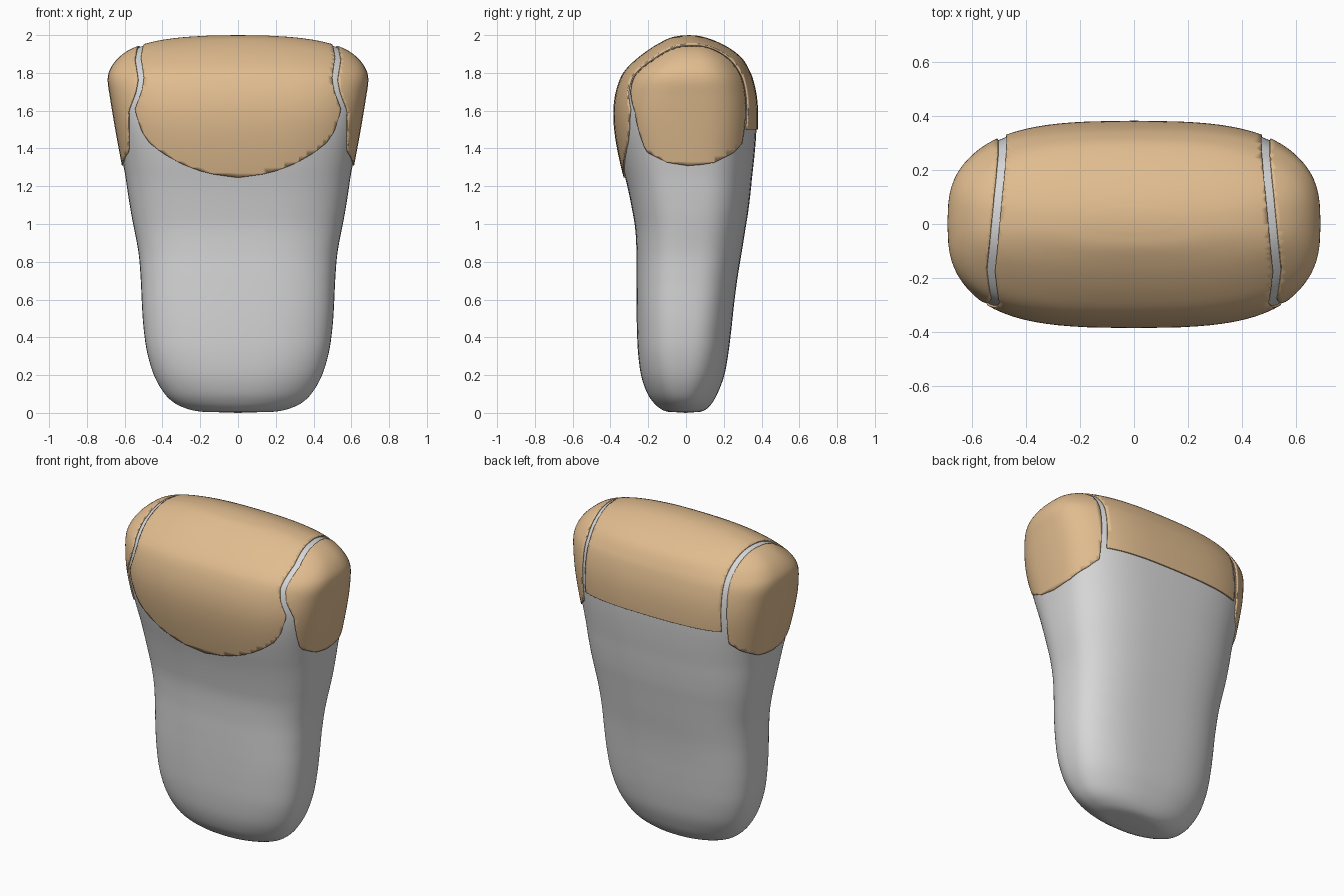
import bpy, bmesh, math

if "Cube" in bpy.data.objects:
    bpy.data.objects.remove(bpy.data.objects["Cube"])

# Section table: z, half width, front y, back y, squareness
ROWS = [
    (0.004, 0.12, -0.06, 0.05, 2.2), (0.007, 0.20, -0.10, 0.08, 2.3), (0.022, 0.27, -0.135, 0.11, 2.4),
    (0.055, 0.34, -0.172, 0.14, 2.6), (0.11, 0.395, -0.208, 0.17, 2.8), (0.20, 0.445, -0.238, 0.203, 3.1),
    (0.32, 0.481, -0.254, 0.225, 3.4), (0.45, 0.50, -0.26, 0.241, 3.5), (0.58, 0.509, -0.262, 0.255, 3.6),
    (0.71, 0.515, -0.262, 0.272, 3.6), (0.85, 0.527, -0.262, 0.295, 3.6), (1.0, 0.555, -0.272, 0.319, 3.6),
    (1.15, 0.585, -0.304, 0.344, 3.7), (1.30, 0.613, -0.344, 0.364, 3.8), (1.45, 0.641, -0.374, 0.378, 4.0),
    (1.57, 0.662, -0.385, 0.382, 4.1), (1.67, 0.678, -0.378, 0.376, 4.0), (1.76, 0.69, -0.353, 0.357, 3.8),
    (1.82, 0.677, -0.318, 0.333, 3.5), (1.88, 0.633, -0.255, 0.295, 3.2), (1.93, 0.56, -0.187, 0.232, 3.0),
    (1.965, 0.45, -0.128, 0.165, 2.8), (1.987, 0.31, -0.08, 0.105, 2.6), (1.997, 0.16, -0.03, 0.06, 2.4),
]
SEGS, SUB = 96, 5


def catmull(a, b, c, d, t):
    return 0.5 * (2*b + (c-a)*t + (2*a-5*b+4*c-d)*t*t + (3*b-a-3*c+d)*t**3)


def lerp_table(tab, v):
    if v <= tab[0][0]:
        return tab[0][1]
    for (a, fa), (b, fb) in zip(tab, tab[1:]):
        if v <= b:
            return fa + (fb-fa) * (v-a) / (b-a)
    return tab[-1][1]


def sections():
    n = len(ROWS)
    for i in range(n - 1):
        p = [ROWS[max(0, min(n-1, i+k))] for k in (-1, 0, 1, 2)]
        for s in range(SUB):
            yield [catmull(*q, s / SUB) for q in zip(*p)]
    yield ROWS[-1]


def spow(v, e):
    return math.copysign(abs(v) ** e, v)


# Panel boundaries
SEAM = [(-90, .565), (-80, .545), (-72, .527), (-60, .514), (-45, .523), (-32, .53), (0, .513),
        (30, .495), (50, .487), (110, .49)]
FRONT = [(0, 1.245), (.1, 1.255), (.2, 1.28), (.3, 1.318), (.4, 1.375), (.47, 1.43),
         (.51, 1.49), (.53, 1.55), (.56, 1.65)]
SIDE = [(-.30, 1.65), (-.285, 1.55), (-.26, 1.45), (-.2, 1.375), (-.1, 1.325), (.03, 1.305),
        (.15, 1.325), (.25, 1.375), (.33, 1.46), (.36, 1.5)]


def seam_x(p):
    return lerp_table(SEAM, math.degrees(math.atan2(p.y, p.z - 1.6)))


def middle_panel(p):
    low = lerp_table(FRONT, abs(p.x)) if p.y < 0 else 1.5
    return min(seam_x(p) - 0.016 - abs(p.x), p.z - low) if p.z > 1.1 else -1


def side_panel(p):
    return min(abs(p.x) - seam_x(p) - 0.016, p.z - lerp_table(SIDE, p.y)) if p.z > 1.1 else -1


def cut_along(bm, field):
    """Split faces along the zero line of a field."""
    val = {v: field(v.co) for v in bm.verts}
    new = []
    for e in list(bm.edges):
        a, b = e.verts
        if val[a] * val[b] >= 0:
            continue
        lo, hi = 0.0, 1.0
        for _ in range(14):
            m = (lo + hi) / 2
            if field(a.co.lerp(b.co, m)) * val[a] > 0:
                lo = m
            else:
                hi = m
        if 0.01 < lo < 0.99:
            new.append(bmesh.utils.edge_split(e, a, lo)[1])
        else:
            val[a if lo < 0.5 else b] = 0
            new.append(a if lo < 0.5 else b)
    bmesh.ops.connect_verts(bm, verts=list(dict.fromkeys(new)))


def loft():
    """Rounded-box sections with gently bowed sides, closed at both ends."""
    bm = bmesh.new()
    rings = []
    for z, hx, yf, yb, n in sections():
        ring = []
        for k in range(SEGS):
            a = 2 * math.pi * k / SEGS
            u, v = spow(math.cos(a), 2 / n), spow(math.sin(a), 2 / n)
            x = hx * u * (1 - 0.07 * v * v)
            y = (yf + yb) / 2 + (yb - yf) / 2 * v * (1 - 0.09 * u * u)
            ring.append(bm.verts.new((x, y, z)))
        rings.append(ring)
    for r0, r1 in zip(rings, rings[1:]):
        for k in range(SEGS):
            j = (k + 1) % SEGS
            bm.faces.new((r0[k], r0[j], r1[j], r1[k]))
    for ring, z, y in ((rings[0], 0.0, 0.0), (rings[-1], 2.0, 0.015)):
        c = bm.verts.new((0, y, z))
        for k in range(SEGS):
            bm.faces.new((ring[k], ring[(k + 1) % SEGS], c))
    bmesh.ops.recalc_face_normals(bm, faces=bm.faces)
    return bm


def finish(bm, name, mat):
    for f in bm.faces:
        f.smooth = True
    me = bpy.data.meshes.new(name)
    bm.to_mesh(me)
    bm.free()
    me.materials.append(mat)
    ob = bpy.data.objects.new(name, me)
    bpy.context.collection.objects.link(ob)
    return ob


def material(name, col):
    m = bpy.data.materials.new(name)
    m.diffuse_color = (*col, 1)
    m.use_nodes = True
    m.node_tree.nodes["Principled BSDF"].inputs["Base Color"].default_value = m.diffuse_color
    return m


grey = material("light_grey", (0.68, 0.68, 0.68))
tan = material("tan", (0.75, 0.505, 0.275))

# Grey body, sunk slightly beneath the panels
bm = loft()
bm.normal_update()
for v, nrm in [(v, v.normal.copy()) for v in bm.verts]:
    v.co -= nrm * 0.008 * max(0, min(1, (v.co.z - 1.05) / 0.2))
finish(bm, "body", grey)

# Tan panels, separated by narrow gaps
for name, field in (("middle_panel", middle_panel), ("side_panels", side_panel)):
    bm = loft()
    cut_along(bm, field)
    off = [f for f in bm.faces if field(f.calc_center_median()) <= 0]
    bmesh.ops.delete(bm, geom=off, context='FACES')
    finish(bm, name, tan)
    ob = bpy.data.objects[name]
    sol = ob.modifiers.new("thickness", 'SOLIDIFY')
    sol.thickness = 0.009
    sol.offset = -1
